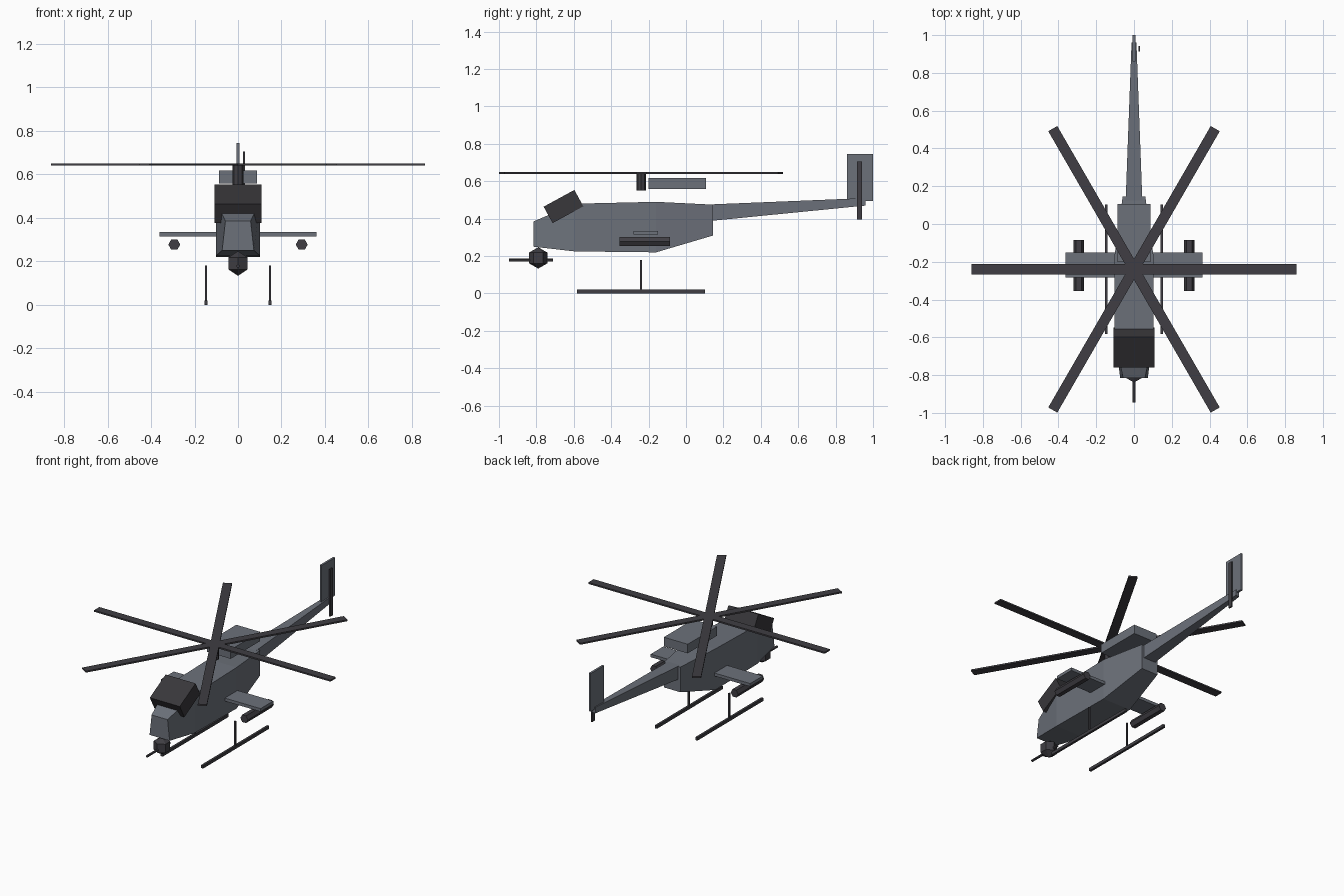
import bpy
import math
from mathutils import Matrix

old = bpy.data.objects.get("Cube")
if old:
    bpy.data.objects.remove(old, do_unlink=True)


def make_material(name, colour):
    mat = bpy.data.materials.new(name)
    mat.use_nodes = True
    mat.diffuse_color = (*colour, 1)
    mat.node_tree.nodes["Principled BSDF"].inputs["Base Color"].default_value = (*colour, 1)
    return mat


grey = make_material("slate grey", (0.15, 0.165, 0.195))
dark = make_material("dark metal", (0.05, 0.048, 0.056))
glass = make_material("canopy black", (0.04, 0.038, 0.043))


def finish(obj, name, mat):
    obj.name = obj.data.name = name
    obj.data.materials.append(mat)
    return obj


def box(name, mat, size, centre, rotation=(0, 0, 0)):
    bpy.ops.mesh.primitive_cube_add(size=1, location=centre, rotation=rotation)
    obj = bpy.context.object
    obj.data.transform(Matrix.Diagonal((*size, 1)))
    return finish(obj, name, mat)


def cylinder(name, mat, radius, depth, centre, sides, rotation=(0, 0, 0)):
    bpy.ops.mesh.primitive_cylinder_add(vertices=sides, radius=radius, depth=depth,
                                        location=centre, rotation=rotation)
    return finish(bpy.context.object, name, mat)


def loft(name, mat, sections):
    """Skin four-sided sections given as (y, bottom, top, bottom half width, top half width)."""
    verts, faces = [], []
    for y, low, high, wide, narrow in sections:
        verts += [(-wide, y, low), (wide, y, low), (narrow, y, high), (-narrow, y, high)]
    for s in range(len(sections) - 1):
        for i in range(4):
            a, b = s * 4 + i, s * 4 + (i + 1) % 4
            faces.append((a, b, b + 4, a + 4))
    end = len(verts)
    faces += [(3, 2, 1, 0), (end - 4, end - 3, end - 2, end - 1)]
    mesh = bpy.data.meshes.new(name)
    mesh.from_pydata(verts, [], faces)
    obj = bpy.data.objects.new(name, mesh)
    bpy.context.collection.objects.link(obj)
    # Outward normals
    bpy.context.view_layer.objects.active = obj
    bpy.ops.object.select_all(action="DESELECT")
    obj.select_set(True)
    bpy.ops.object.mode_set(mode="EDIT")
    bpy.ops.mesh.select_all(action="SELECT")
    bpy.ops.mesh.normals_make_consistent(inside=False)
    bpy.ops.object.mode_set(mode="OBJECT")
    return finish(obj, name, mat)


ROTOR_Y = -0.24
ALONG_Y = (math.pi / 2, 0, 0)

# Body, boom and fin
loft("fuselage", grey, [(-0.815, 0.25, 0.385, 0.073, 0.058),
                        (-0.595, 0.225, 0.48, 0.102, 0.102),
                        (-0.16, 0.22, 0.49, 0.102, 0.102),
                        (0.145, 0.31, 0.475, 0.06, 0.06)])
loft("tail_boom", grey, [(0.10, 0.385, 0.475, 0.045, 0.045),
                         (0.96, 0.47, 0.51, 0.013, 0.013)])
box("tail_fin", grey, (0.014, 0.14, 0.25), (0, 0.93, 0.62))
box("engine_housing", grey, (0.174, 0.307, 0.06), (0, -0.047, 0.588))

# Tilted canopy
box("canopy", glass, (0.218, 0.187, 0.1), (0, -0.655, 0.465), (0.5, 0, 0))

# Main rotor: three full-span bars give six blades
cylinder("rotor_mast", dark, 0.025, 0.095, (0, ROTOR_Y, 0.598), 8)
for i in range(3):
    box(f"rotor_blade_{i + 1}", dark, (1.72, 0.055, 0.01),
        (0, ROTOR_Y, 0.645), (0, 0, i * math.pi / 3))

# Tail rotor
box("tail_rotor", dark, (0.009, 0.027, 0.31), (0.028, 0.928, 0.55))

# Gun turret and barrel
bpy.ops.mesh.primitive_uv_sphere_add(segments=6, ring_count=3, radius=0.057,
                                     location=(0, -0.79, 0.19),
                                     rotation=(0, 0, 0))
finish(bpy.context.object, "gun_turret", dark)
cylinder("gun_barrel", dark, 0.008, 0.235, (0, -0.828, 0.178), 6, ALONG_Y)

# Mirrored stub wings, pods and landing skids
for side, label in ((1, "left"), (-1, "right")):
    box(f"{label}_wing", grey, (0.262, 0.132, 0.02), (side * 0.231, -0.216, 0.325))
    cylinder(f"{label}_pod", dark, 0.0275, 0.27, (side * 0.293, -0.22, 0.277), 6,
             (math.pi / 2, math.pi / 6, 0))
    box(f"{label}_skid", dark, (0.015, 0.685, 0.02), (side * 0.147, ROTOR_Y, 0.01))
    box(f"{label}_skid_strut", dark, (0.01, 0.01, 0.17), (side * 0.147, ROTOR_Y, 0.095))
